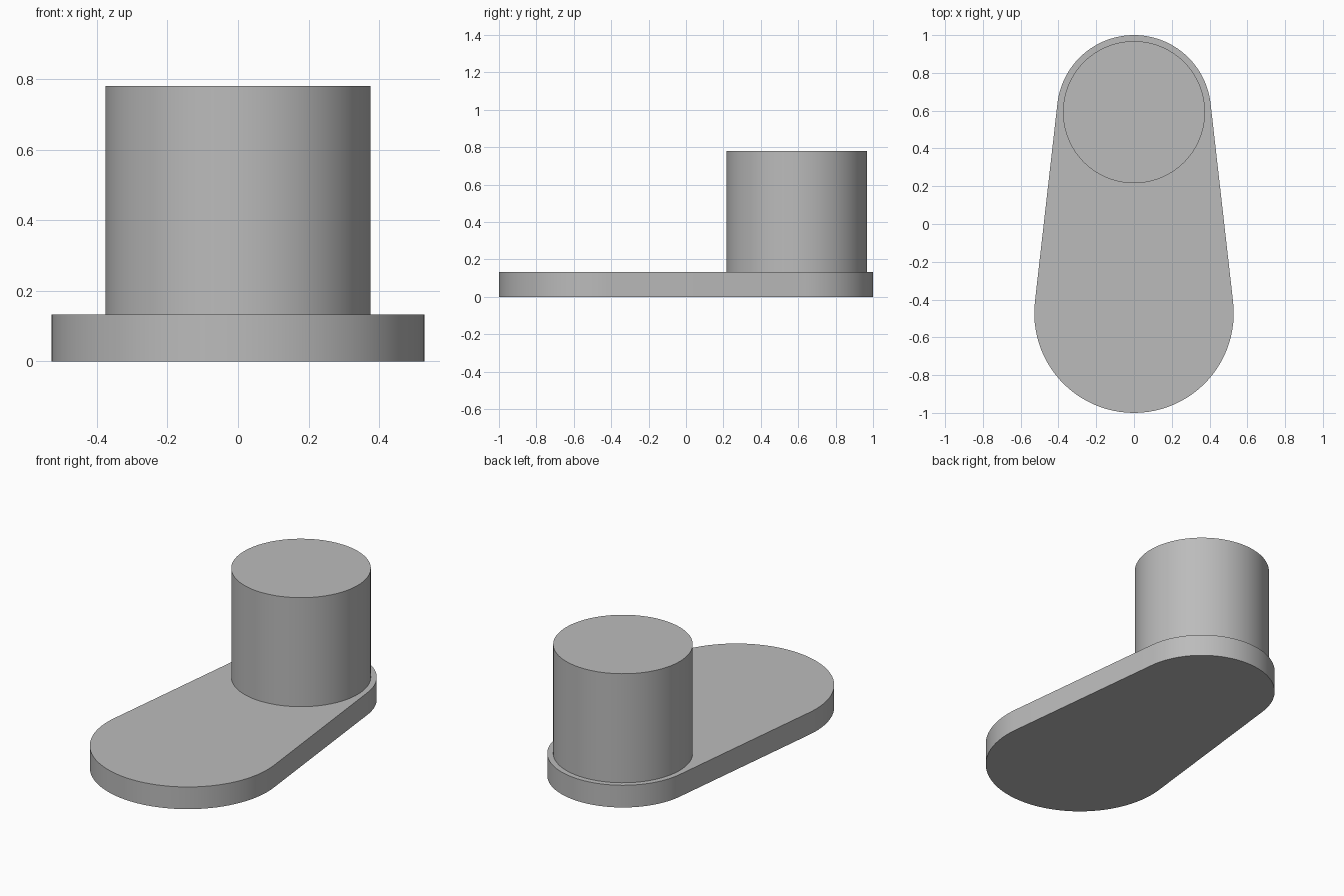
import bpy
import bmesh
from math import asin, cos, sin, pi, radians

cube = bpy.data.objects.get("Cube")
if cube:
    bpy.data.objects.remove(cube, do_unlink=True)

grey = bpy.data.materials.new("plain grey")
grey.use_nodes = True
colour = (0.5, 0.5, 0.5, 1)
grey.diffuse_color = colour
grey.node_tree.nodes["Principled BSDF"].inputs["Base Color"].default_value = colour


def arc(y, r, start, end, steps):
    """Points along an arc centred on x = 0."""
    angles = [start + (end - start) * i / steps for i in range(steps + 1)]
    return [(r * cos(a), y + r * sin(a)) for a in angles]


def extrude(name, outline, z0, z1, bottom=True, top=True):
    """Upright walls around an outline, with optional end faces."""
    bm = bmesh.new()
    low = [bm.verts.new((x, y, z0)) for x, y in outline]
    high = [bm.verts.new((x, y, z1)) for x, y in outline]
    for i in range(len(outline)):
        j = (i + 1) % len(outline)
        bm.faces.new((low[i], low[j], high[j], high[i]))
    if bottom:
        bm.faces.new(low[::-1])
    if top:
        bm.faces.new(high)
    mesh = bpy.data.meshes.new(name)
    bm.to_mesh(mesh)
    bm.free()
    mesh.materials.append(grey)
    obj = bpy.data.objects.new(name, mesh)
    bpy.context.collection.objects.link(obj)
    bpy.ops.object.select_all(action="DESELECT")
    obj.select_set(True)
    bpy.context.view_layer.objects.active = obj
    bpy.ops.object.shade_smooth_by_angle(angle=radians(30))
    return obj


back_y, back_r = 0.592, 0.408
front_y, front_r = -0.472, 0.528
base_top, seam, post_top = 0.132, 0.693, 0.78
post_r = 0.376

# Tapered base plate: two round ends joined by tangent sides
tilt = asin((front_r - back_r) / (back_y - front_y))
plate = arc(back_y, back_r, tilt, pi - tilt, 48)
plate += arc(front_y, front_r, pi - tilt, 2 * pi + tilt, 48)
extrude("base_plate", plate, 0, base_top)

# Round post and the flush cap on it
circle = arc(back_y, post_r, 0, 2 * pi, 96)[:-1]
extrude("post", circle, base_top, seam, bottom=False, top=False)
extrude("post_cap", circle, seam, post_top, bottom=False)
